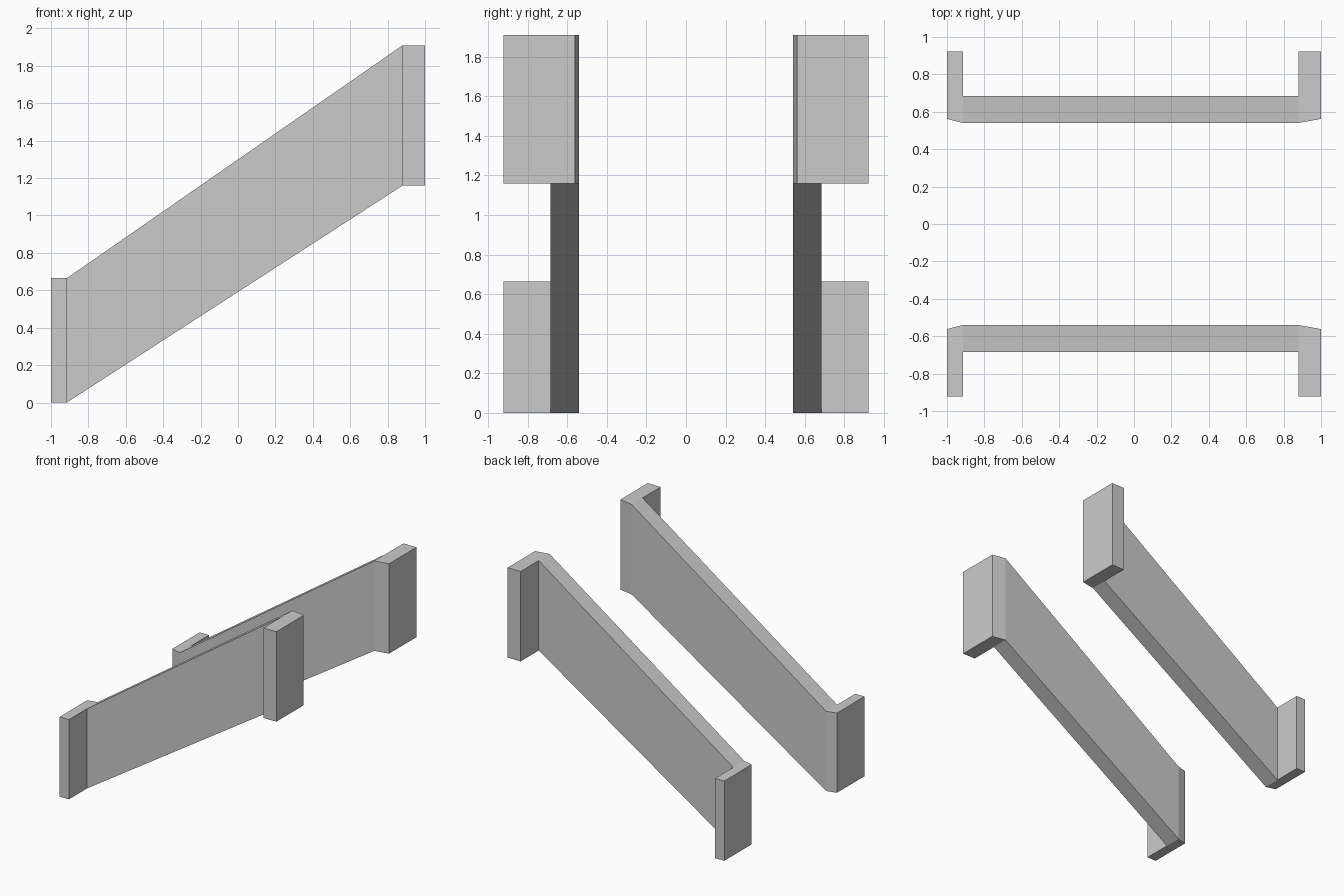
import bpy, bmesh

if "Cube" in bpy.data.objects:
    bpy.data.objects.remove(bpy.data.objects["Cube"])

X0, X1, X2, X3 = -1.0, -0.915, 0.88, 1.0      # end, bend, bend, end
Y_IN, Y_CHAMFER, Y_BACK, Y_OUT = 0.54, 0.562, 0.684, 0.923

# Plan outline of one side rail with its two end returns
plan = [(X0, Y_OUT), (X1, Y_OUT), (X1, Y_BACK), (X2, Y_BACK), (X2, Y_OUT),
        (X3, Y_OUT), (X3, Y_CHAMFER), (X2, Y_IN), (X1, Y_IN), (X0, Y_CHAMFER)]
# Flat lower end, sloping rail, flat upper end
patches = [(0, 1, 2, 8, 9), (2, 3, 7, 8), (3, 4, 5, 6, 7)]


def heights(x):
    return (0.0, 0.665) if x < 0 else (1.16, 1.91)


bm = bmesh.new()
bottom = [bm.verts.new((x, y, heights(x)[0])) for x, y in plan]
top = [bm.verts.new((x, y, heights(x)[1])) for x, y in plan]
for patch in patches:
    bm.faces.new([top[i] for i in patch])
    bm.faces.new([bottom[i] for i in reversed(patch)])
for i in range(len(plan)):
    j = (i + 1) % len(plan)
    bm.faces.new((bottom[i], bottom[j], top[j], top[i]))
bmesh.ops.recalc_face_normals(bm, faces=bm.faces)

mesh = bpy.data.meshes.new("stair_side_rails")
bm.to_mesh(mesh)
bm.free()
rails = bpy.data.objects.new("stair_side_rails", mesh)
bpy.context.collection.objects.link(rails)

# Matching rail on the opposite side
mirror = rails.modifiers.new("opposite_rail", 'MIRROR')
mirror.use_axis = (False, True, False)
mirror.use_mirror_merge = False
